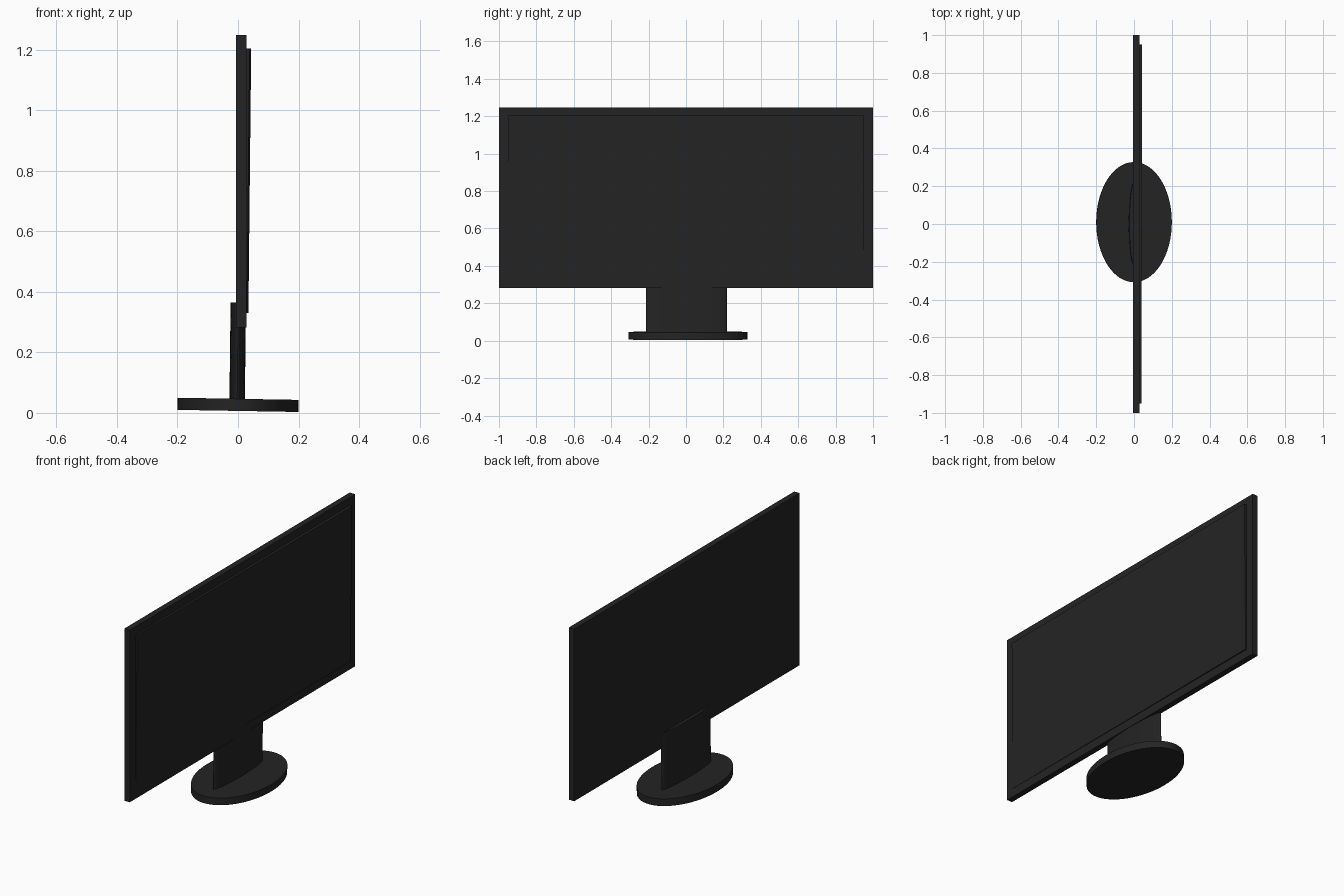
import bpy, math

if "Cube" in bpy.data.objects:
    bpy.data.objects.remove(bpy.data.objects["Cube"])

black = bpy.data.materials.new("soft_black")
black.diffuse_color = (0.0175, 0.0175, 0.0175, 1)
black.use_nodes = True
black.node_tree.nodes["Principled BSDF"].inputs["Base Color"].default_value = black.diffuse_color


def finish(obj, name, rot):
    obj.name = name
    obj.rotation_euler = rot
    obj.data.materials.append(black)


def box(name, loc, size, rot=(0, 0, 0)):
    bpy.ops.mesh.primitive_cube_add(size=1, location=loc)
    obj = bpy.context.object
    obj.scale = size
    finish(obj, name, rot)


def oval(name, loc, size, rot):
    # elliptical cylinder with full sizes x, y, z
    bpy.ops.mesh.primitive_cylinder_add(vertices=64, radius=0.5, depth=1, location=loc)
    obj = bpy.context.object
    obj.scale = size
    bpy.ops.object.transform_apply(location=False, rotation=False, scale=True)
    bpy.ops.object.shade_smooth_by_angle(angle=math.radians(30))
    finish(obj, name, rot)


lean = math.radians(1)

# Housing and the slightly tilted display plate on its +x face
box("panel_housing", (0.011, 0, 0.765), (0.034, 2.0, 0.966))
box("screen_plate", (0.024, 0, 0.767), (0.025, 1.9, 0.873),
    (0, math.radians(0.6), math.radians(-0.15)))

# Neck and foot, both leaning by one degree
oval("stand_neck", (-0.001, 0.002, 0.197), (0.051, 0.432, 0.335), (0, math.radians(0.7), 0))
oval("stand_base", (0, 0.01, 0.0265), (0.4, 0.636, 0.04), (0, lean, 0))
